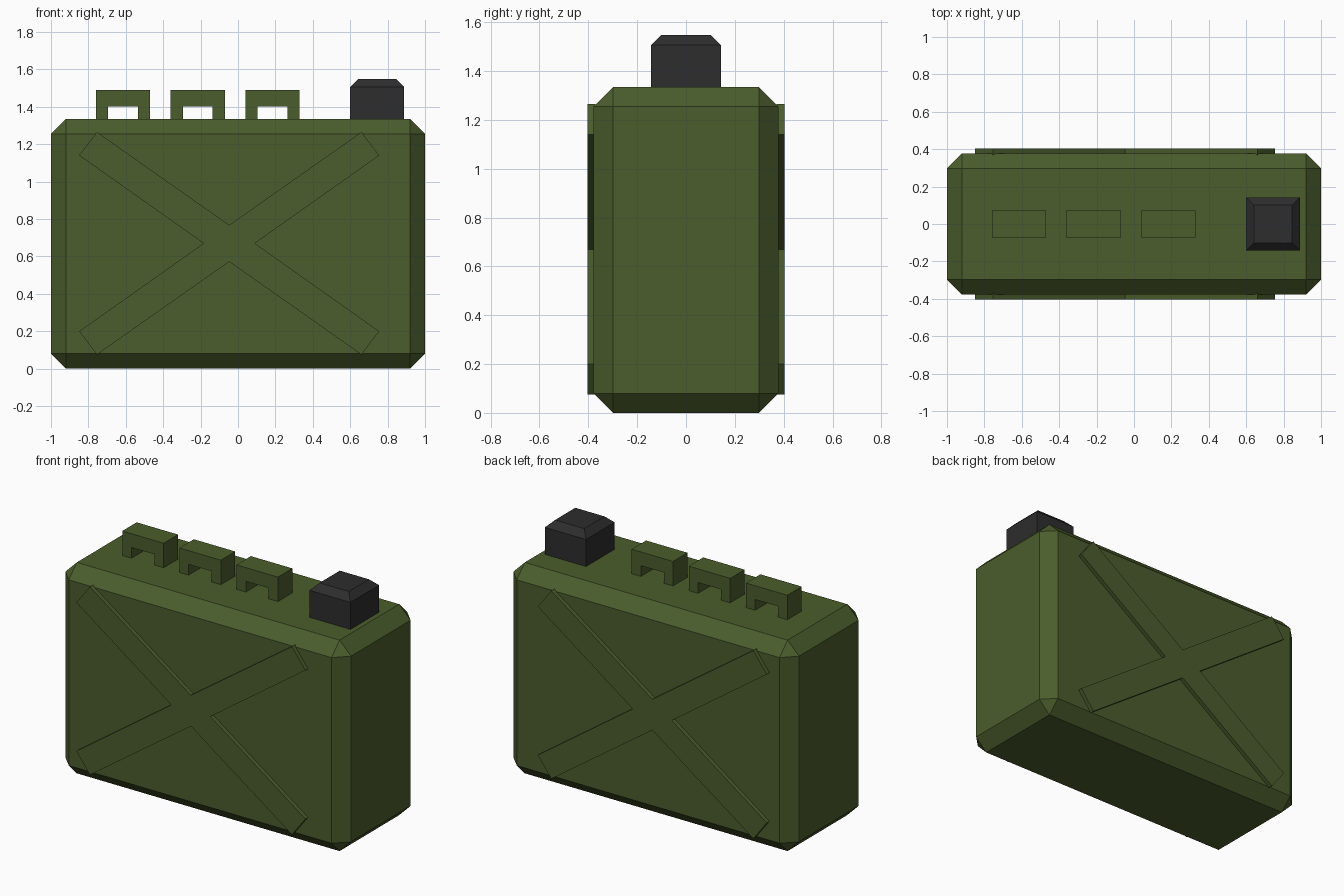
import bpy, bmesh, math
from mathutils import Matrix, Vector

if "Cube" in bpy.data.objects:
    bpy.data.objects.remove(bpy.data.objects["Cube"])


def material(name, rgb):
    m = bpy.data.materials.new(name)
    m.diffuse_color = (*rgb, 1)
    m.use_nodes = True
    m.node_tree.nodes["Principled BSDF"].inputs["Base Color"].default_value = m.diffuse_color
    return m


GREEN = material("olive green", (0.0704, 0.1100, 0.0262))
BLACK = material("black plastic", (0.0262, 0.0262, 0.0262))


def finish(name, bm, mat):
    bmesh.ops.recalc_face_normals(bm, faces=bm.faces)
    mesh = bpy.data.meshes.new(name)
    bm.to_mesh(mesh)
    bm.free()
    mesh.materials.append(mat)
    obj = bpy.data.objects.new(name, mesh)
    bpy.context.collection.objects.link(obj)
    return obj


def box(lo, hi, bevel=0, top_only=False):
    """Box between two corners, with optional chamfered edges."""
    lo, hi = Vector(lo), Vector(hi)
    bm = bmesh.new()
    bmesh.ops.create_cube(bm, size=1, matrix=Matrix.Translation((lo + hi) / 2)
                          @ Matrix.Diagonal((*(hi - lo), 1)))
    if bevel:
        edges = [e for e in bm.edges
                 if not top_only or all(v.co.z > hi.z - 1e-4 for v in e.verts)]
        bmesh.ops.bevel(bm, geom=edges, offset=bevel, segments=1,
                        affect='EDGES', offset_type='OFFSET')
    return bm


def prism(profile, y0, y1):
    """Extrude an x-z outline from y0 to y1."""
    bm = bmesh.new()
    face = bm.faces.new([bm.verts.new((x, y0, z)) for x, z in profile])
    new = bmesh.ops.extrude_face_region(bm, geom=[face])["geom"]
    bmesh.ops.translate(bm, vec=(0, y1 - y0, 0),
                        verts=[g for g in new if isinstance(g, bmesh.types.BMVert)])
    return bm


TOP = 1.335

# Chamfered can body
finish("can_body", box((-1, -0.378, 0), (1, 0.378, TOP), 0.08), GREEN)

# Raised cross on the front and back: one quarter outline, mirrored around
cx, cz = -0.047, 0.67
quarter = [(0.137, 0), (0.802, 0.47), (0.707, 0.595)]
cross = quarter + [(0, 0.098)]
cross += [(-x, z) for x, z in reversed(quarter)]
cross += [(-x, -z) for x, z in quarter[1:]]
cross += [(0, -0.098)]
cross += [(x, -z) for x, z in reversed(quarter[1:])]
cross = [(cx + x, cz + z) for x, z in cross]
for name, s in (("front_cross", -1), ("back_cross", 1)):
    finish(name, prism(cross, s * 0.37, s * 0.404), GREEN)

# Three arched handles along the top
for i in range(3):
    c = -0.615 + 0.4 * i
    arch = [(-0.145, TOP), (-0.145, 1.49), (0.145, 1.49), (0.145, TOP),
            (0.08, TOP), (0.08, 1.403), (-0.08, 1.403), (-0.08, TOP)]
    finish(f"handle_{i + 1}", prism([(c + x, z) for x, z in arch], -0.072, 0.072), GREEN)

# Filler cap with chamfered top
finish("filler_cap", box((0.6, -0.143, TOP - 0.01), (0.888, 0.143, 1.548), 0.042, True), BLACK)
